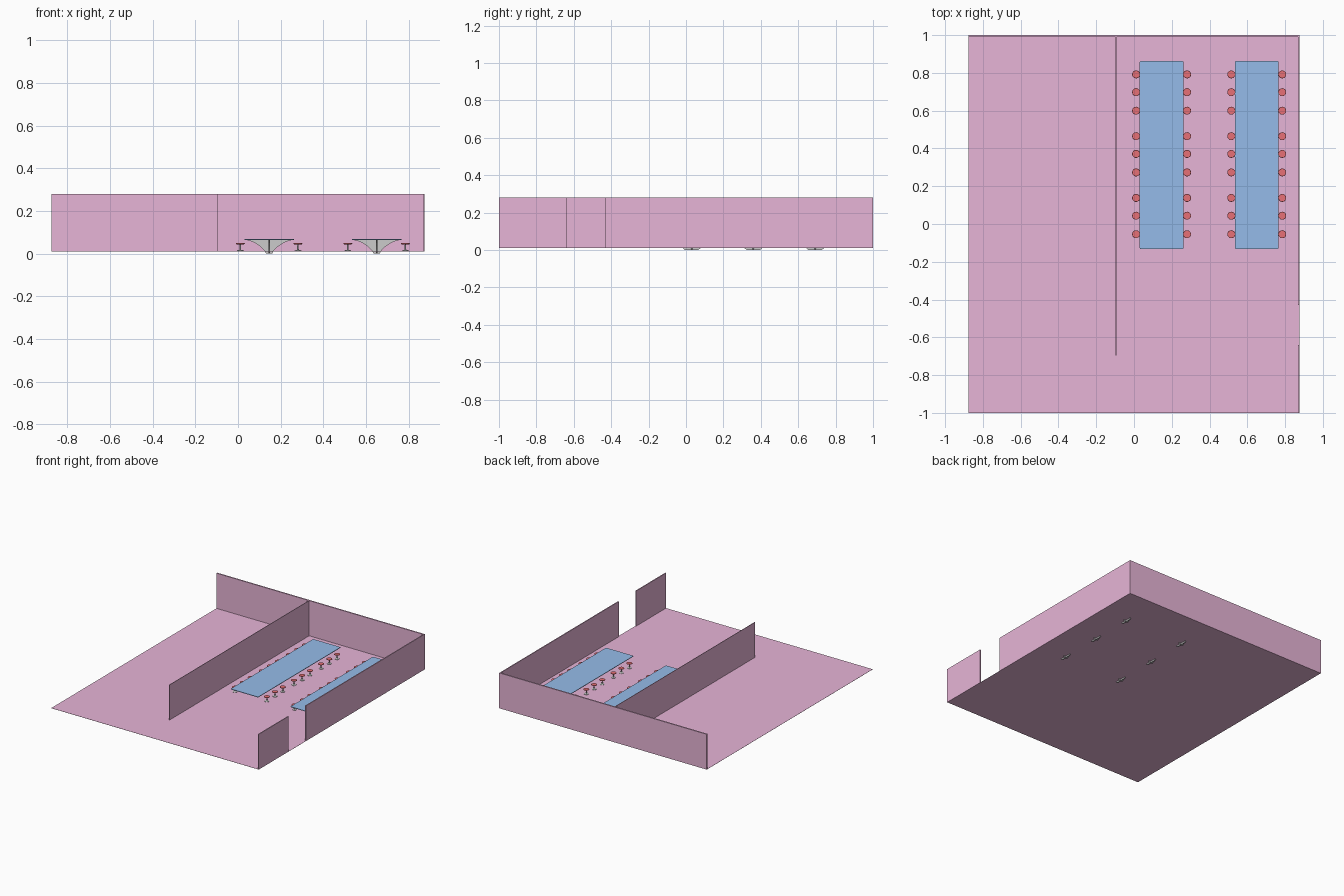
import bpy, bmesh, math
from mathutils import Matrix

if "Cube" in bpy.data.objects:
    bpy.data.objects.remove(bpy.data.objects["Cube"])


def material(name, rgb):
    m = bpy.data.materials.new(name)
    m.diffuse_color = (*rgb, 1)
    m.use_nodes = True
    m.node_tree.nodes["Principled BSDF"].inputs["Base Color"].default_value = m.diffuse_color
    return m


pink = material("pink", (0.80, 0.46, 0.68))
blue = material("blue", (0.30, 0.50, 0.82))
red = material("red", (0.80, 0.16, 0.18))
FLOOR = 0.012
WALL_TOP = 0.28


def finish(bm, name, mats=()):
    bmesh.ops.recalc_face_normals(bm, faces=bm.faces)
    me = bpy.data.meshes.new(name)
    bm.to_mesh(me)
    bm.free()
    for m in mats:
        me.materials.append(m)
    ob = bpy.data.objects.new(name, me)
    bpy.context.collection.objects.link(ob)
    return ob


def box(name, x0, x1, y0, y1, z0, z1, mat=None, corner=0):
    bm = bmesh.new()
    bmesh.ops.create_cube(bm, size=1)
    for v in bm.verts:
        v.co = (x0 if v.co.x < 0 else x1, y0 if v.co.y < 0 else y1, z0 if v.co.z < 0 else z1)
    if corner:
        upright = [e for e in bm.edges if abs(e.verts[0].co.z - e.verts[1].co.z) > 1e-5]
        bmesh.ops.bevel(bm, geom=upright, offset=corner, segments=3, profile=0.5, affect='EDGES')
    return finish(bm, name, [mat] if mat else [])


def fin(name, half_profile, thick, loc, turn):
    """Upright plate, mirrored about its centre line."""
    bm = bmesh.new()
    outline = half_profile + [(-x, z) for x, z in reversed(half_profile)]
    face = bm.faces.new([bm.verts.new((x, -thick / 2, z)) for x, z in outline])
    out = bmesh.ops.extrude_face_region(bm, geom=[face])
    bmesh.ops.translate(bm, vec=(0, thick, 0), verts=[g for g in out["geom"] if isinstance(g, bmesh.types.BMVert)])
    bmesh.ops.rotate(bm, cent=(0, 0, 0), matrix=Matrix.Rotation(turn, 3, 'Z'), verts=bm.verts)
    bmesh.ops.translate(bm, vec=loc, verts=bm.verts)
    return finish(bm, name)


def lathe(name, profile, loc, sides, mat=None):
    bm = bmesh.new()
    pts = [bm.verts.new((r, 0, z)) for r, z in profile]
    edges = [bm.edges.new(p) for p in zip(pts, pts[1:])]
    bmesh.ops.spin(bm, geom=pts + edges, cent=(0, 0, 0), axis=(0, 0, 1), angle=2 * math.pi, steps=sides)
    bmesh.ops.remove_doubles(bm, verts=bm.verts, dist=1e-5)
    bmesh.ops.translate(bm, vec=loc, verts=bm.verts)
    ob = finish(bm, name, [mat] if mat else [])
    bpy.ops.object.select_all(action='DESELECT')
    ob.select_set(True)
    bpy.context.view_layer.objects.active = ob
    bpy.ops.object.shade_smooth_by_angle(angle=math.radians(40))
    return ob


# Room: floor, back wall, right wall with a doorway, divider
box("floor", -0.875, 0.875, -1, 1, FLOOR - 0.001, FLOOR, pink)
box("back_wall", -0.875, 0.875, 0.99, 1, FLOOR, WALL_TOP, pink)
box("right_wall_back", 0.868, 0.875, -0.43, 0.99, FLOOR, WALL_TOP, pink)
box("right_wall_front", 0.868, 0.875, -1, -0.64, FLOOR, WALL_TOP, pink)
box("divider_wall", -0.097, -0.093, -0.695, 0.99, FLOOR, WALL_TOP, pink)

# Concave flared halves of the crossed pedestal plates
arm = [(0.014, 0.0), (0.018, 0.008), (0.027, 0.02), (0.042, 0.034), (0.066, 0.05), (0.09, 0.06), (0.117, 0.066)]
cross = [(0.035, 0.0), (0.046, 0.008), (0.054, 0.02), (0.066, 0.034), (0.082, 0.05), (0.10, 0.06), (0.117, 0.066)]

for t, tx in enumerate((0.146, 0.65), 1):
    # Long table on three pedestals
    box(f"table_top_{t}", tx - 0.116, tx + 0.116, -0.132, 0.862, 0.065, 0.069, blue, 0.006)
    for p, py in enumerate((0.03, 0.36, 0.69), 1):
        fin(f"pedestal_arm_{t}_{p}", arm, 0.008, (tx, py, 0), 0)
        fin(f"pedestal_cross_{t}_{p}", cross, 0.008, (tx, py, 0), math.pi / 2)

    # Stools along both sides, in groups of three
    for side in (-1, 1):
        for g in range(3):
            for k, off in enumerate((-0.098, 0, 0.094)):
                loc = (tx + side * 0.135, 0.044 + 0.327 * g + off, 0)
                tag = f"{t}_{'left' if side < 0 else 'right'}_{g * 3 + k + 1}"
                lathe(f"stool_seat_{tag}",
                      [(0, 0.044), (0.018, 0.044), (0.021, 0.046), (0.02, 0.049), (0, 0.049)], loc, 20, red)
                lathe(f"stool_stand_{tag}",
                      [(0, FLOOR), (0.016, FLOOR), (0.016, 0.015), (0.004, 0.018), (0.003, 0.044), (0, 0.044)], loc, 16)
